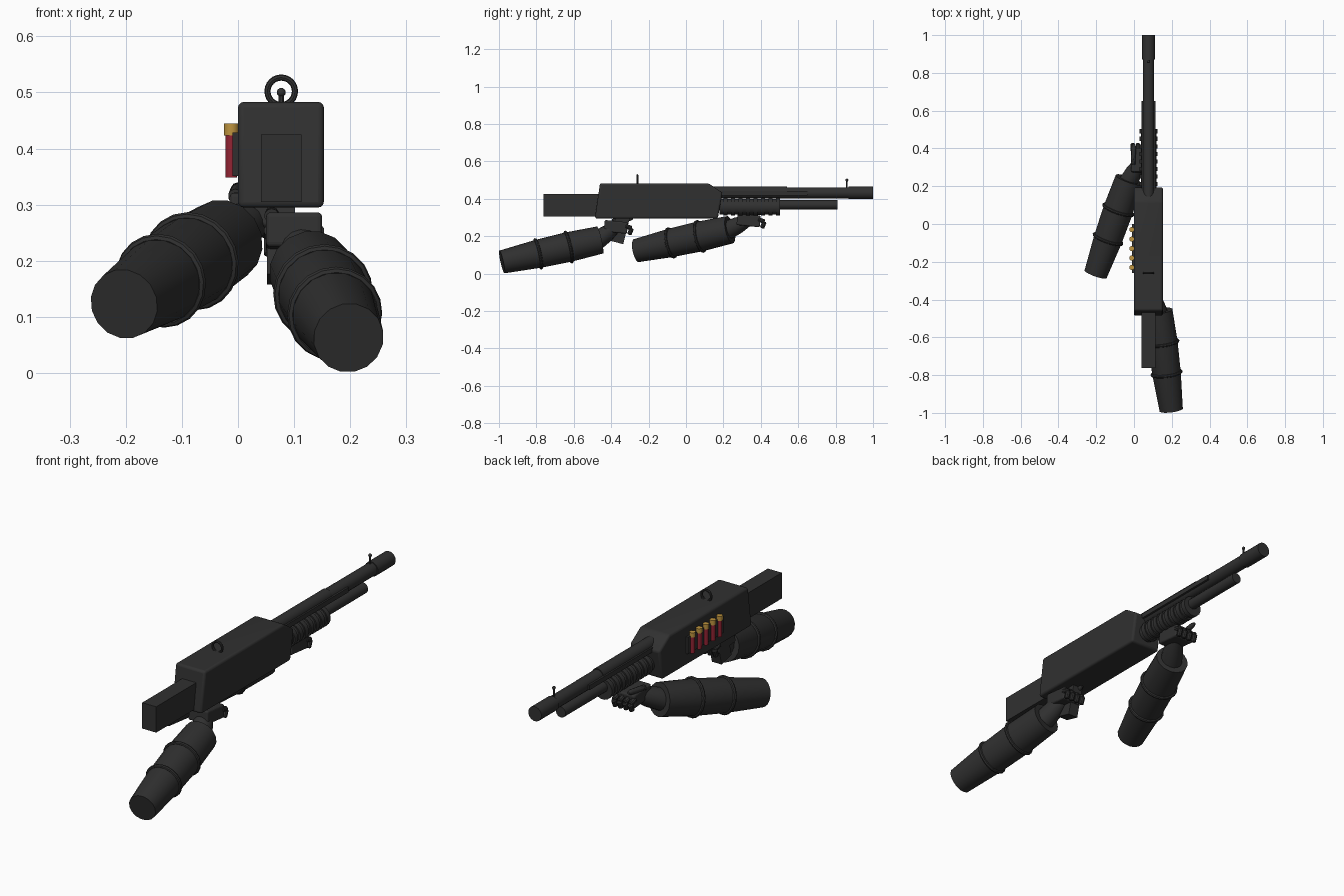
import bpy, bmesh, math
from mathutils import Vector, Matrix

if "Cube" in bpy.data.objects:
    bpy.data.objects.remove(bpy.data.objects["Cube"])


def material(name, rgb):
    m = bpy.data.materials.new(name)
    m.use_nodes = True
    m.diffuse_color = (*rgb, 1)
    bsdf = m.node_tree.nodes["Principled BSDF"]
    bsdf.inputs["Base Color"].default_value = (*rgb, 1)
    bsdf.inputs["Roughness"].default_value = 0.8
    return m


GUN = material("dark gunmetal", (0.03, 0.03, 0.03))
CLOTH = material("dark cloth", (0.029, 0.029, 0.029))
RED = material("shell red", (0.29, 0.017, 0.033))
BRASS = material("shell brass", (0.52, 0.3, 0.05))
CX = 0.077  # centre line of the gun


def finish(name, bm, mat, smooth=True, bevel=0):
    bmesh.ops.recalc_face_normals(bm, faces=bm.faces)
    me = bpy.data.meshes.new(name)
    bm.to_mesh(me)
    bm.free()
    me.materials.append(mat)
    ob = bpy.data.objects.new(name, me)
    bpy.context.collection.objects.link(ob)
    if bevel:
        mod = ob.modifiers.new("Bevel", "BEVEL")
        mod.width, mod.segments = bevel, 3
    if smooth:
        bpy.ops.object.select_all(action="DESELECT")
        ob.select_set(True)
        bpy.context.view_layer.objects.active = ob
        bpy.ops.object.shade_smooth_by_angle(angle=math.radians(35))
    return ob


def box(name, center, size, mat, tilt=0, bevel=0):
    bm = bmesh.new()
    bmesh.ops.create_cube(bm, size=1, matrix=Matrix.LocRotScale(
        Vector(center), Matrix.Rotation(tilt, 3, "X"), Vector(size)))
    return finish(name, bm, mat, False, bevel)


def lathe(name, a, b, profile, mat, n=16, flat=1.0):
    """Turned part from a to b; profile holds (fraction, radius) pairs."""
    a, b = Vector(a), Vector(b)
    rot = (b - a).to_track_quat("Z", "Y").to_matrix()
    bm = bmesh.new()
    rings = []
    for t, r in profile:
        ring = []
        for i in range(n):
            w = math.tau * (i + 0.5) / n
            p = a.lerp(b, t) + rot @ Vector((r * math.cos(w), r * flat * math.sin(w), 0))
            ring.append(bm.verts.new(p))
        rings.append(ring)
    for lo, hi in zip(rings, rings[1:]):
        for i in range(n):
            j = (i + 1) % n
            bm.faces.new((lo[i], lo[j], hi[j], hi[i]))
    bm.faces.new(rings[0])
    bm.faces.new(rings[-1])
    return finish(name, bm, mat)


def rod(name, a, b, r, mat, n=16, flat=1.0):
    return lathe(name, a, b, [(0, r), (1, r)], mat, n, flat)


def torus(name, center, axis, R, r, mat, n=20, m=8):
    rot = Vector(axis).to_track_quat("Z", "Y").to_matrix()
    bm = bmesh.new()
    grid = []
    for i in range(n):
        u = math.tau * i / n
        row = []
        for k in range(m):
            v = math.tau * k / m
            d = R + r * math.cos(v)
            p = Vector((d * math.cos(u), d * math.sin(u), r * math.sin(v)))
            row.append(bm.verts.new(Vector(center) + rot @ p))
        grid.append(row)
    for i in range(n):
        for k in range(m):
            x, y = (i + 1) % n, (k + 1) % m
            bm.faces.new((grid[i][k], grid[x][k], grid[x][y], grid[i][y]))
    return finish(name, bm, mat)


# Receiver: side profile extruded across x
side = [(-0.487, 0.295), (-0.46, 0.483), (0.12, 0.483), (0.195, 0.433), (0.17, 0.295)]
bm = bmesh.new()
base = bm.faces.new([bm.verts.new((0.0, y, z)) for y, z in side])
ext = bmesh.ops.extrude_face_region(bm, geom=[base])
moved = [v for v in ext["geom"] if isinstance(v, bmesh.types.BMVert)]
bmesh.ops.translate(bm, verts=moved, vec=(0.153, 0, 0))
finish("receiver", bm, GUN, True, 0.01)

# Stock, grip and barrel group
box("stock", (CX, -0.61, 0.365), (0.072, 0.304, 0.12), GUN)
box("pistol_grip", (CX, -0.355, 0.235), (0.05, 0.075, 0.14), GUN, -0.25)
rod("barrel", (CX, 0.1, 0.432), (CX, 0.99, 0.432), 0.03, GUN)
rod("muzzle", (CX, 0.87, 0.432), (CX, 1.0, 0.432), 0.034, GUN)
rod("barrel_shroud", (CX, 0.12, 0.437), (CX, 0.54, 0.437), 0.03, GUN)
box("barrel_rib", (CX, 0.4, 0.43), (0.074, 0.5, 0.022), GUN)
rod("magazine_tube", (CX, 0.15, 0.368), (CX, 0.81, 0.368), 0.025, GUN)

# Ribbed pump
rod("pump", (CX, 0.18, 0.357), (CX, 0.5, 0.357), 0.042, GUN)
for i in range(8):
    y = 0.2 + 0.04 * i
    rod(f"pump_rib_{i + 1}", (CX, y, 0.357), (CX, y + 0.022, 0.357), 0.048, GUN)

# Sights
torus("rear_sight_ring", (CX, -0.26, 0.502), (0, 1, 0), 0.0245, 0.0055, GUN, 24)
rod("front_sight_post", (CX, 0.86, 0.45), (CX, 0.86, 0.5), 0.005, GUN, 8)
bm = bmesh.new()
bmesh.ops.create_uvsphere(bm, u_segments=12, v_segments=8, radius=0.008,
                          matrix=Matrix.Translation((CX, 0.86, 0.5)))
finish("front_sight_bead", bm, GUN)

# Side shells in their holder
box("shell_holder", (-0.004, -0.13, 0.39), (0.012, 0.26, 0.078), GUN)
for i in range(5):
    y = -0.03 - 0.05 * i
    rod(f"shell_case_{i + 1}", (-0.012, y, 0.348), (-0.012, y, 0.424), 0.011, RED, 12)
    rod(f"shell_head_{i + 1}", (-0.012, y, 0.423), (-0.012, y, 0.445), 0.0135, BRASS, 12)


def arm(side, elbow, wrist, palm):
    """Sleeve with two cuffs, then a gloved hand."""
    elbow, wrist, palm = Vector(elbow), Vector(wrist), Vector(palm)
    axis = wrist - elbow
    lathe(side + "_sleeve", elbow, wrist,
          [(0, 0.063), (0.37, 0.077), (0.68, 0.081), (1, 0.075)], CLOTH)
    for k, (t, r) in enumerate([(0.37, 0.077), (0.68, 0.081)]):
        torus(f"{side}_sleeve_band_{k + 1}", elbow.lerp(wrist, t), axis, r, 0.0085, CLOTH)
    lathe(side + "_glove_cuff", wrist - axis * 0.03, palm, [(0, 0.05), (0.5, 0.045), (1, 0.03)], GUN)
    box(side + "_palm", palm, (0.1, 0.125, 0.062), GUN, -0.1, 0.008)
    # Four fingers curl down past the front of the palm
    for k in range(4):
        x = -0.042 + 0.028 * k
        root = palm + Vector((x, 0.05, 0.005))
        knuckle = root + Vector((0, 0.035, -0.012))
        tip = knuckle + Vector((0, -0.014, -0.035))
        ends = [(0, 0.007), (0.1, 0.012), (0.9, 0.012), (1, 0.007)]
        lathe(f"{side}_finger_{k + 1}_base", root, knuckle, ends, GUN, 10)
        lathe(f"{side}_finger_{k + 1}_tip", knuckle, tip, ends, GUN, 10)
    thumb = palm + Vector((-0.04, -0.02, 0.03))
    lathe(side + "_thumb", thumb, thumb + Vector((0.005, 0.11, 0.015)),
          [(0, 0.013), (0.85, 0.012), (1, 0.006)], GUN, 10)


arm("rear", (0.197, -0.984, 0.0625), (0.13, -0.46, 0.18), (0.1, -0.375, 0.25))
arm("front", (-0.203, -0.265, 0.123), (-0.027, 0.235, 0.235), (0.035, 0.335, 0.285))
